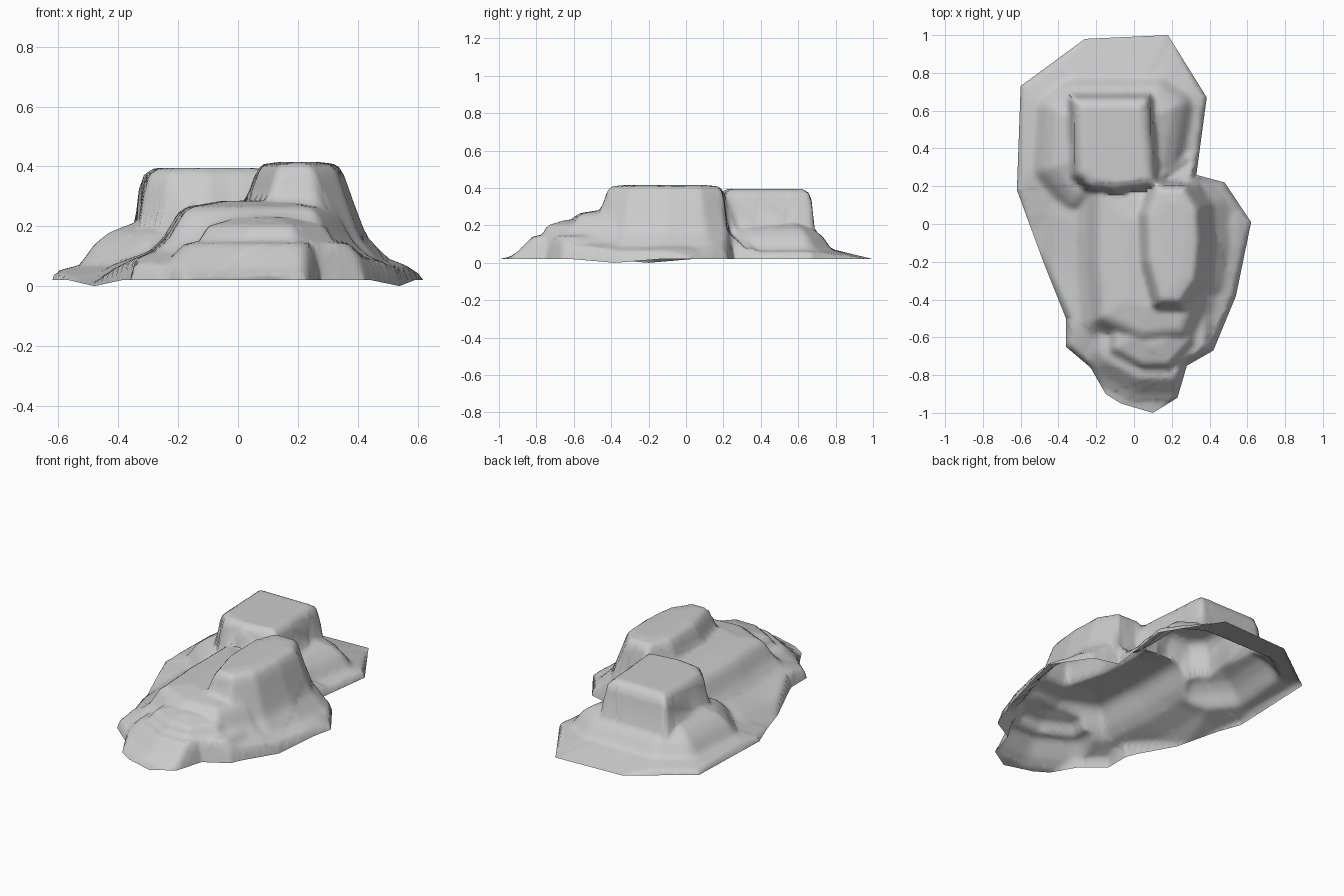
import bpy
import bmesh
import math
from mathutils import Vector
from mathutils.geometry import intersect_point_line

cube = bpy.data.objects.get("Cube")
if cube:
    bpy.data.objects.remove(cube, do_unlink=True)


def outline(*points):
    return [Vector(p) for p in points]


def signed_distance(point, polygon):
    """Distance to the polygon edge, negative inside."""
    nearest, inside = math.inf, False
    previous = polygon[-1]
    for current in polygon:
        foot, along = intersect_point_line(point, previous, current)
        foot = previous.lerp(current, min(max(along, 0), 1))
        nearest = min(nearest, (point - foot.to_2d()).length)
        if (current.y > point.y) != (previous.y > point.y):
            slope = (previous.x - current.x) / (previous.y - current.y)
            if point.x < current.x + slope * (point.y - current.y):
                inside = not inside
        previous = current
    return -nearest if inside else nearest


def profile_height(profile, distance):
    """Height on a profile of (distance, height) points, linear between them."""
    if distance <= profile[0][0]:
        return profile[0][1]
    for (d0, z0), (d1, z1) in zip(profile, profile[1:]):
        if distance <= d1:
            return z0 + (z1 - z0) * (distance - d0) / (d1 - d0)
    return profile[-1][1]


# Ground outline of the whole formation
ground = outline(
    (0.62, 0.01), (0.48, 0.22), (0.33, 0.26), (0.385, 0.67), (0.18, 1), (-0.26, 0.98),
    (-0.6, 0.73), (-0.62, 0.18), (-0.48, -0.2), (-0.36, -0.5), (-0.36, -0.65),
    (-0.23, -0.76), (-0.15, -0.9), (-0.07, -0.95), (0.1, -1), (0.23, -0.92),
    (0.28, -0.75), (0.42, -0.67), (0.54, -0.38))
ground_profile = [(-0.3, 0.12), (-0.2, 0.07), (0, 0.02)]

# Terraces: a plan outline and the wall profile that runs outwards from it
rear_skirt = (
    outline((0.14, 0.2), (0.21, 0.62), (0.12, 0.68), (-0.3, 0.68), (-0.41, 0.6), (-0.43, 0.3), (-0.3, 0.15)),
    [(-0.1, 0.22), (0, 0.18), (0.05, 0.14), (0.1, 0.07), (0.3, 0.02)])
rear_block = (
    outline((0.12, 0.2), (0.08, 0.67), (-0.33, 0.67), (-0.31, 0.26), (-0.24, 0.19), (-0.1, 0.17)),
    [(-0.05, 0.395), (-0.015, 0.375), (0, 0.35), (0.015, 0.2), (0.025, 0)])
main_peak = (
    outline((0.12, 0.2), (0.27, 0.19), (0.34, 0.08), (0.35, -0.1), (0.33, -0.3), (0.25, -0.42),
            (0.13, -0.42), (0.07, -0.2), (0.06, 0.05)),
    [(-0.08, 0.415), (-0.02, 0.407), (0, 0.385), (0.04, 0.27), (0.08, 0.165), (0.16, 0.085), (0.27, 0.02)])
plateau = (
    outline((0.2, 0.15), (0.34, -0.05), (0.33, -0.4), (0.26, -0.58), (0.04, -0.6), (-0.18, -0.5),
            (-0.2, -0.2), (-0.2, 0.2)),
    [(-0.15, 0.285), (-0.03, 0.265), (0, 0.245), (0.05, 0.16), (0.1, 0.115), (0.22, 0.07), (0.3, 0.02)])
front_step = (
    outline((0.3, -0.5), (0.29, -0.62), (0.18, -0.74), (0.05, -0.74), (-0.1, -0.66), (-0.1, -0.5)),
    [(-0.1, 0.23), (0, 0.2), (0.03, 0.15), (0.08, 0.14), (0.16, 0.06), (0.22, 0.02)])
terraces = [rear_skirt, rear_block, main_peak, plateau, front_step]

# Cleft between the peak and the rear block, which cuts the terraces down
cleft = outline((0.13, 0.205), (0.27, 0.195), (0.4, 0.2), (0.6, 0.5), (0.2, 0.5))
cleft_profile = [(-0.2, 0.06), (-0.12, 0.08), (-0.025, 0.17), (0, 0.42)]
rim_dips = outline((0.54, -0.38), (-0.48, -0.2))


def terrain_height(point):
    rim = signed_distance(point, ground)
    height = profile_height(ground_profile, rim)
    for polygon, profile in terraces:
        height = max(height, profile_height(profile, signed_distance(point, polygon)))
    height = min(height, profile_height(cleft_profile, signed_distance(point, cleft)))
    # Every wall runs out to the thin rim of the ground outline
    height = min(height, 0.02 + max(0, -rim) * 4)
    for dip in rim_dips:
        height -= 0.02 * max(0, 1 - (point - dip).length / 0.25)
    return max(height, 0)


# Flat sheet in the ground outline, cut into a fine grid
bm = bmesh.new()
sheet = bm.faces.new([bm.verts.new((p.x, p.y, 0)) for p in ground])
bmesh.ops.triangulate(bm, faces=[sheet])
step = 0.0167
for axis in (Vector((1, 0, 0)), Vector((0, 1, 0))):
    for i in range(-60, 61):
        bmesh.ops.bisect_plane(bm, geom=bm.verts[:] + bm.edges[:] + bm.faces[:],
                               plane_co=axis * (i * step + 0.003), plane_no=axis, dist=0.0005)

# Raise the sheet into terraces, then wear the edges slightly
for v in bm.verts:
    v.co.z = terrain_height(v.co.to_2d())
inner = [v for v in bm.verts if not v.is_boundary]
bmesh.ops.smooth_vert(bm, verts=inner, factor=0.3, use_axis_z=True)

mesh = bpy.data.meshes.new("rock_formation")
bm.to_mesh(mesh)
bm.free()
rock = bpy.data.objects.new("rock_formation", mesh)
bpy.context.collection.objects.link(rock)

# Plain grey stone
stone = bpy.data.materials.new("grey_stone")
stone.use_nodes = True
grey = (0.6, 0.6, 0.6, 1)
stone.diffuse_color = grey
stone.node_tree.nodes["Principled BSDF"].inputs["Base Color"].default_value = grey
mesh.materials.append(stone)

bpy.context.view_layer.objects.active = rock
rock.select_set(True)
bpy.ops.object.shade_smooth_by_angle(angle=math.radians(60))
